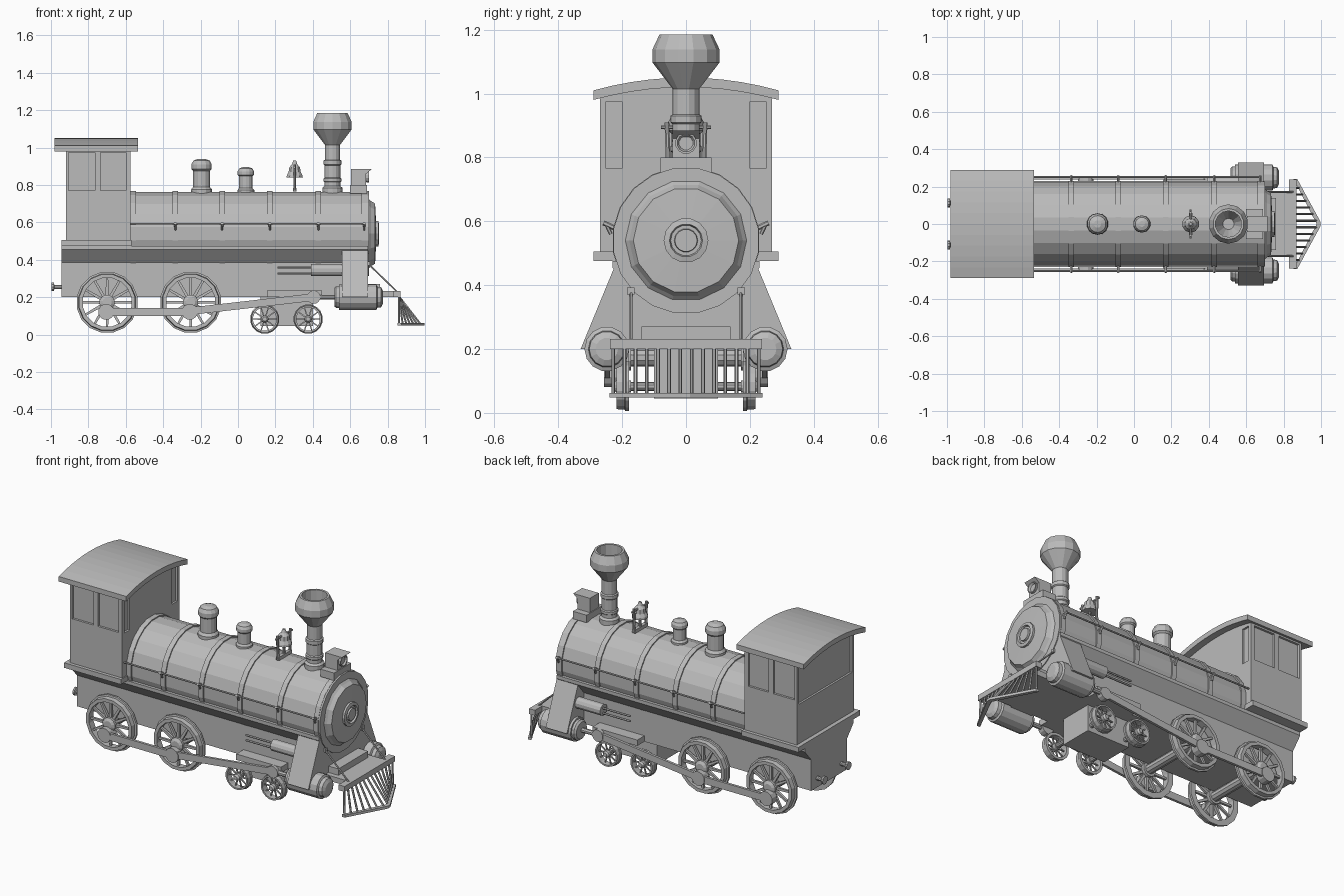
import bpy, bmesh, math
from mathutils import Vector, Matrix

if "Cube" in bpy.data.objects:
    bpy.data.objects.remove(bpy.data.objects["Cube"])

grey = bpy.data.materials.new("plain_grey")
grey.use_nodes = True
GREY = (0.5, 0.5, 0.5, 1)
grey.diffuse_color = GREY
grey.node_tree.nodes["Principled BSDF"].inputs["Base Color"].default_value = GREY
X, Y, Z = Vector((1, 0, 0)), Vector((0, 1, 0)), Vector((0, 0, 1))
SIDES = (("right", -1), ("left", 1))


def lathe(bm, profile, origin=(0, 0, 0), axis=Z, n=16, closed=False):
    """Revolve (radius, height) points round an axis; closed makes a hollow ring."""
    turn, o = Z.rotation_difference(axis), Vector(origin)
    rings = []
    for r, h in profile:
        angles = [2 * math.pi * (k + 0.5) / n for k in range(n)]
        rings.append([bm.verts.new(o + turn @ Vector((r * math.cos(a), r * math.sin(a), h))) for a in angles])
    pairs = list(zip(rings, rings[1:])) + ([(rings[-1], rings[0])] if closed else [])
    for a, b in pairs:
        for k in range(n):
            j = (k + 1) % n
            bm.faces.new((a[k], a[j], b[j], b[k]))
    if not closed:
        bm.faces.new(rings[0])
        bm.faces.new(rings[-1])


def rod(bm, a, b, r, n=8, r2=None):
    a, b = Vector(a), Vector(b)
    lathe(bm, [(r, 0), (r2 or r, (b - a).length)], a, (b - a).normalized(), n)


def prism(bm, pts, lo, hi, along="x"):
    """Extrude a (y, z) outline along x, or an (x, z) outline along y."""
    def at(p, t):
        return (t, p[0], p[1]) if along == "x" else (p[0], t, p[1])
    a, b = ([bm.verts.new(at(p, t)) for p in pts] for t in (lo, hi))
    bm.faces.new(a)
    bm.faces.new(b)
    for k in range(len(pts)):
        j = (k + 1) % len(pts)
        bm.faces.new((a[k], a[j], b[j], b[k]))


def box(bm, x0, x1, y0, y1, z0, z1):
    prism(bm, [(y0, z0), (y1, z0), (y1, z1), (y0, z1)], x0, x1)


def finish(bm, name):
    bmesh.ops.recalc_face_normals(bm, faces=bm.faces)
    me = bpy.data.meshes.new(name)
    bm.to_mesh(me)
    bm.free()
    me.materials.append(grey)
    ob = bpy.data.objects.new(name, me)
    bpy.context.scene.collection.objects.link(ob)
    return ob


def make(name, fn, *args, **kw):
    bm = bmesh.new()
    fn(bm, *args, **kw)
    return finish(bm, name)


# Boiler with its bands and smokebox door
BOILER = (0, 0, 0.54)
make("boiler", lathe, [(0.225, -0.58), (0.225, 0.66), (0.23, 0.66), (0.23, 0.7)], BOILER, X, 20)
bands = bmesh.new()
for x in (-0.56, -0.335, -0.085, 0.17, 0.43, 0.675):
    lathe(bands, [(0.232, x - 0.015), (0.232, x + 0.015)], BOILER, X, 20)
finish(bands, "boiler_bands")
make("smokebox_door", lathe, [(0.2, 0.69), (0.178, 0.712), (0.165, 0.733), (0.07, 0.738), (0.07, 0.75),
                              (0.052, 0.754), (0.048, 0.744), (0.037, 0.744), (0.035, 0.754)], BOILER, X, 14)

# Main frame, tapering in under the running boards
half = [(0.23, 0.475), (0.23, 0.455), (0.17, 0.385), (0.17, 0.2)]
make("main_frame", prism, half + [(-y, z) for y, z in reversed(half)], -0.945, 0.695)
make("cab_floor", box, -0.945, -0.57, -0.29, 0.29, 0.475, 0.505)


# Cab and curved roof
def arch(w, drop):
    ys = [w * (k / 5 - 1) for k in range(11)]
    return [(y, 1.05 - drop - 0.04 * (y / 0.29) ** 2) for y in ys]


cab = make("cab", prism, arch(0.27, 0.025) + [(0.27, 0.5), (-0.27, 0.5)], -0.92, -0.575)
make("roof", prism, arch(0.29, 0) + arch(0.29, 0.03)[::-1], -0.98, -0.535)

# Cab windows, cut as shallow recesses
cut = bmesh.new()
for _, s in SIDES:
    lo, hi = sorted((s * 0.257, s * 0.3))
    box(cut, -0.905, -0.765, lo, hi, 0.77, 0.975)
    box(cut, -0.735, -0.6, lo, hi, 0.77, 0.975)
    lo, hi = sorted((s * 0.2, s * 0.25))
    box(cut, -0.587, -0.5, lo, hi, 0.765, 0.975)
box(cut, -1, -0.908, -0.25, 0.25, 0.74, 0.98)
cutter = finish(cut, "window_cutter")
mod = cab.modifiers.new("windows", "BOOLEAN")
mod.object, mod.solver = cutter, "EXACT"
cab.data = bpy.data.meshes.new_from_object(cab.evaluated_get(bpy.context.evaluated_depsgraph_get()))
cab.modifiers.clear()
bpy.data.objects.remove(cutter)

# Chimney, hollow at the top
make("chimney", lathe, [(0.055, 0.74), (0.055, 0.785), (0.043, 0.795), (0.043, 0.815), (0.049, 0.82), (0.049, 0.835),
                        (0.043, 0.84), (0.043, 0.905), (0.049, 0.91), (0.049, 0.93), (0.042, 0.935), (0.042, 1.015),
                        (0.105, 1.097), (0.105, 1.138), (0.083, 1.185), (0.07, 1.185), (0.07, 1.12), (0.03, 1.03)],
     (0.505, 0, 0), Z, 14)

# Steam and sand domes
dome = [(0.058, 0), (0.058, 0.02), (0.046, 0.035), (0.046, 0.12), (0.056, 0.13), (0.056, 0.155), (0.045, 0.175), (0.02, 0.185)]
make("steam_dome", lathe, dome, (-0.195, 0, 0.755), Z, 14)
make("sand_dome", lathe, [(r * 0.8, h * 0.75) for r, h in dome], (0.042, 0, 0.757), Z, 14)

# Bell on its yoke
make("bell", lathe, [(0.046, 0), (0.044, 0.012), (0.034, 0.03), (0.03, 0.055), (0.015, 0.07), (0.008, 0.09)],
     (0.303, 0, 0.84), Z, 10)
yoke = bmesh.new()
box(yoke, 0.293, 0.313, -0.06, 0.06, 0.765, 0.785)
rod(yoke, (0.303, -0.078, 0.895), (0.303, 0.078, 0.895), 0.006)
for _, s in SIDES:
    rod(yoke, (0.303, s * 0.055, 0.77), (0.303, s * 0.06, 0.91), 0.008)
rod(yoke, (0.303, 0, 0.77), (0.303, 0, 0.85), 0.008)
finish(yoke, "bell_yoke")

# Headlamp on its bracket
make("lamp_bracket", box, 0.6, 0.69, -0.08, 0.08, 0.755, 0.8)
make("lamp_body", prism, [(0.605, 0.8), (0.685, 0.8), (0.685, 0.86), (0.715, 0.885), (0.605, 0.885)], -0.042, 0.042, "y")
make("lamp_lens", lathe, [(0.03, 0), (0.034, 0.02), (0.028, 0.02), (0.022, 0.01)], (0.68, 0, 0.845), X, 12)

# Cylinder saddle and front deck
make("saddle", prism, [(-0.33, 0.2), (0.33, 0.2), (0.225, 0.455), (-0.225, 0.455)], 0.555, 0.695)
make("front_deck", box, 0.69, 0.85, -0.17, 0.17, 0.2, 0.232)
make("deck_box", box, 0.69, 0.76, -0.14, 0.14, 0.23, 0.27)
make("buffer_beam", box, 0.83, 0.87, -0.238, 0.238, 0.2, 0.232)

# Cowcatcher: a V-shaped foot with bars up to the beam
guard = bmesh.new()
for _, s in SIDES:
    x0, x1 = 0.865, 0.997
    a, b = [(s * 0.24, 0.048), (s * 0.24, 0.062)], None
    corners = [(x0 - 0.012, s * 0.24), (x0 + 0.008, s * 0.24), (x1, s * 0.012), (x1, 0), (x1 - 0.02, 0)]
    lower, upper = ([guard.verts.new((x, y, z)) for x, y in corners] for z in (0.048, 0.063))
    guard.faces.new(lower)
    guard.faces.new(upper)
    for k in range(5):
        j = (k + 1) % 5
        guard.faces.new((lower[k], lower[j], upper[j], upper[k]))
    for k in range(7):
        y = 0.018 + 0.035 * k
        rod(guard, (0.86, s * y, 0.205), (x1 - 0.01 - (x1 - x0) * y / 0.24, s * y, 0.055), 0.006, 6)
finish(guard, "cowcatcher")


# Spoked wheels, each design built once and shared
def wheel(bm, r, spokes, n):
    w = 0.04
    lathe(bm, [(r * 0.8, 0), (r, 0), (r, w * 0.3), (r * 0.94, w * 0.35), (r * 0.92, w), (r * 0.8, w)], (0, 0, 0), Y, n, True)
    lathe(bm, [(r * 0.25, -0.005), (r * 0.25, w), (r * 0.15, w + 0.01)], (0, 0, 0), Y, 12)
    for k in range(spokes):
        a = 2 * math.pi * k / spokes
        d = Vector((math.cos(a), 0, math.sin(a)))
        rod(bm, d * r * 0.2 + Y * w / 2, d * r * 0.85 + Y * w / 2, r * 0.07, 4, r * 0.05)


for label, r, z, xs, spokes in (("driving", 0.165, 0.173, (-0.7, -0.253), 12), ("leading", 0.079, 0.083, (0.143, 0.375), 10)):
    proto = None
    for i, x in enumerate(xs):
        make(f"{label}_axle_{i + 1}", rod, (x, -0.19, z), (x, 0.19, z), 0.028 if r > 0.1 else 0.014, 10)
        for side, s in SIDES:
            name = f"{label}_wheel_{side}_{i + 1}"
            if proto is None:
                ob = proto = make(name, wheel, r, spokes, 16)
            else:
                ob = bpy.data.objects.new(name, proto.data)
                bpy.context.scene.collection.objects.link(ob)
            ob.matrix_world = Matrix.Translation((x, s * 0.178, z)) @ Matrix.Rotation(0 if s > 0 else math.pi, 4, "Z")

make("leading_truck", box, 0.12, 0.4, -0.1, 0.1, 0.045, 0.205)

# Running gear, rails and fittings, repeated on both sides
for side, s in SIDES:
    make(f"cylinder_{side}", lathe, [(0.05, 0.515), (0.06, 0.525), (0.06, 0.54), (0.07, 0.54), (0.07, 0.74), (0.058, 0.745),
                                     (0.055, 0.765), (0.035, 0.775)], (0, s * 0.248, 0.2), X, 14)
    valve = bmesh.new()
    rod(valve, (0.39, s * 0.22, 0.345), (0.57, s * 0.22, 0.345), 0.034, 12)
    for z in (0.328, 0.358):
        rod(valve, (0.21, s * 0.225, z), (0.4, s * 0.225, z), 0.006, 6)
    finish(valve, f"valve_chest_{side}")

    rods = bmesh.new()
    lo, hi = sorted((s * 0.238, s * 0.253))
    prism(rods, [(-0.7, 0.1), (-0.26, 0.1), (-0.26, 0.142), (-0.7, 0.142)], lo, hi, "y")
    prism(rods, [(-0.26, 0.105), (0.4, 0.18), (0.4, 0.22), (-0.26, 0.145)], lo, hi, "y")
    for x in (-0.705, -0.258):
        rod(rods, (x, s * 0.21, 0.122), (x, s * 0.256, 0.122), 0.043, 12)
    rod(rods, (0.405, s * 0.22, 0.2), (0.405, s * 0.256, 0.2), 0.036, 12)
    rod(rods, (0.4, s * 0.24, 0.2), (0.53, s * 0.24, 0.2), 0.014)
    finish(rods, f"drive_rods_{side}")
    make(f"guide_bar_{side}", box, 0.155, 0.45, s * 0.16, s * 0.238, 0.2, 0.235)

    rail = bmesh.new()
    rod(rail, (-0.575, s * 0.252, 0.592), (0.68, s * 0.252, 0.592), 0.005, 6)
    for x in (-0.335, -0.085, 0.17, 0.43, 0.675):
        rod(rail, (x, s * 0.215, 0.575), (x, s * 0.258, 0.595), 0.008, 6)
        rod(rail, (x, s * 0.235, 0.56), (x, s * 0.252, 0.595), 0.006, 6)
    finish(rail, f"handrail_{side}")

    brace = bmesh.new()
    rod(brace, (0.695, s * 0.172, 0.38), (0.855, s * 0.172, 0.225), 0.005, 6)
    box(brace, 0.69, 0.705, s * 0.162, s * 0.184, 0.37, 0.392)
    finish(brace, f"front_brace_{side}")
    make(f"rear_buffer_{side}", lathe, [(0.024, 0), (0.024, 0.012), (0.012, 0.015), (0.012, 0.055), (0.02, 0.055)],
         (-0.997, s * 0.113, 0.255), X, 10)
